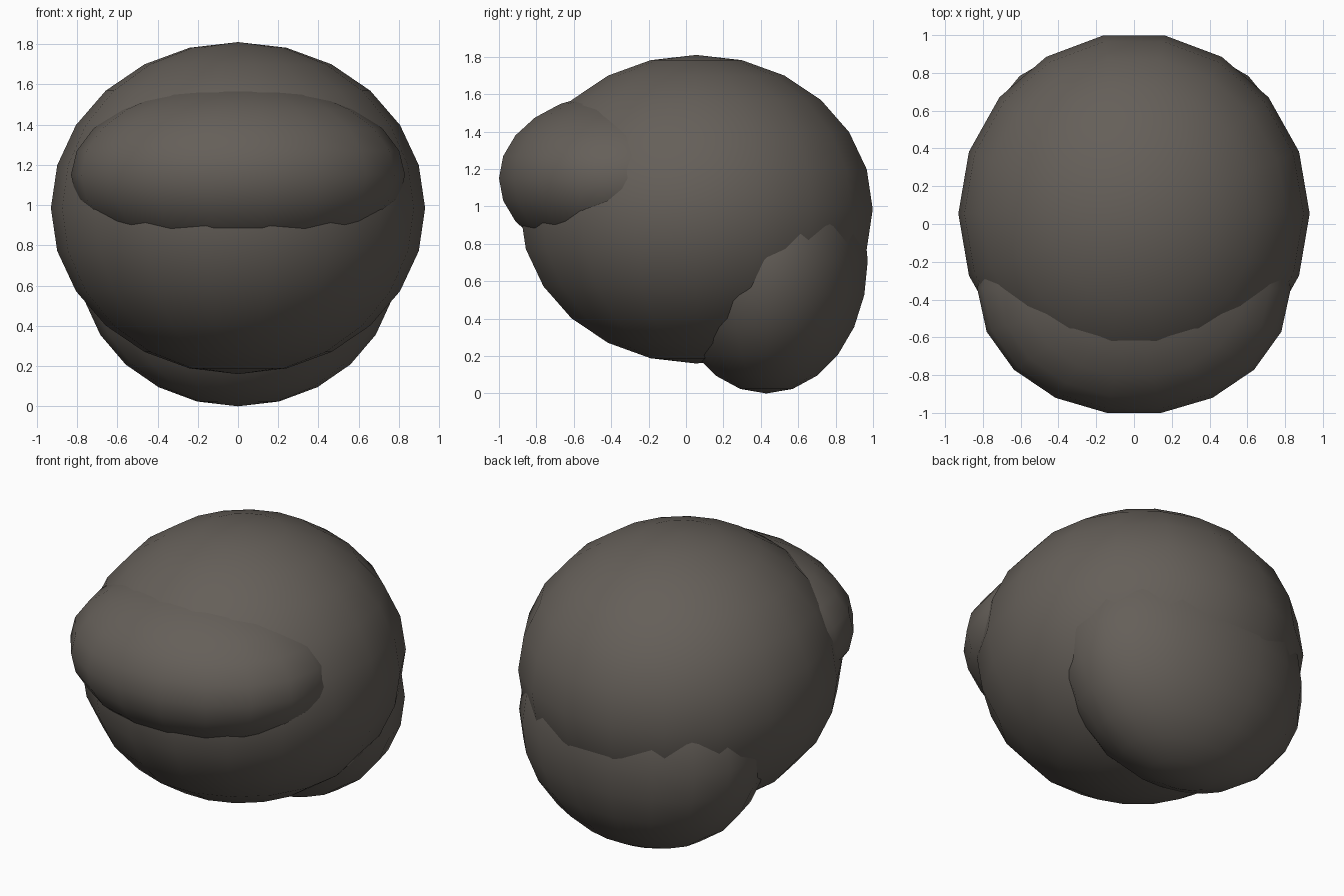
import bpy

if "Cube" in bpy.data.objects:
    bpy.data.objects.remove(bpy.data.objects["Cube"])

mat = bpy.data.materials.new("dark_warm_grey")
mat.diffuse_color = (0.13, 0.115, 0.10, 1)
mat.use_nodes = True
mat.node_tree.nodes["Principled BSDF"].inputs["Base Color"].default_value = mat.diffuse_color


def ellipsoid(name, center, radii):
    """Smooth 18 x 12 sphere stretched to the given radii."""
    bpy.ops.mesh.primitive_uv_sphere_add(segments=18, ring_count=12, radius=1, location=center)
    ob = bpy.context.object
    ob.name = name
    # the first vertex of each ring must lie on the x axis
    ob.data.update()
    if max(v.co.x for v in ob.data.vertices) < 0.999:
        ob.rotation_euler.z = 1.5707963
        bpy.ops.object.transform_apply(location=False, rotation=True, scale=False)
    ob.scale = radii
    bpy.ops.object.transform_apply(location=False, rotation=False, scale=True)
    bpy.ops.object.shade_smooth()
    ob.data.materials.append(mat)
    return ob


# Main rounded body
ellipsoid("main_body", (0, 0.055, 0.985), (0.93, 0.958, 0.825))
# Wide bulge across the front
ellipsoid("front_bulge", (0, -0.342, 1.15), (0.83, 0.668, 0.46))
# Lower bulge at the back
ellipsoid("rear_bulge", (0, 0.43, 0.71), (0.79, 0.55, 0.71))
